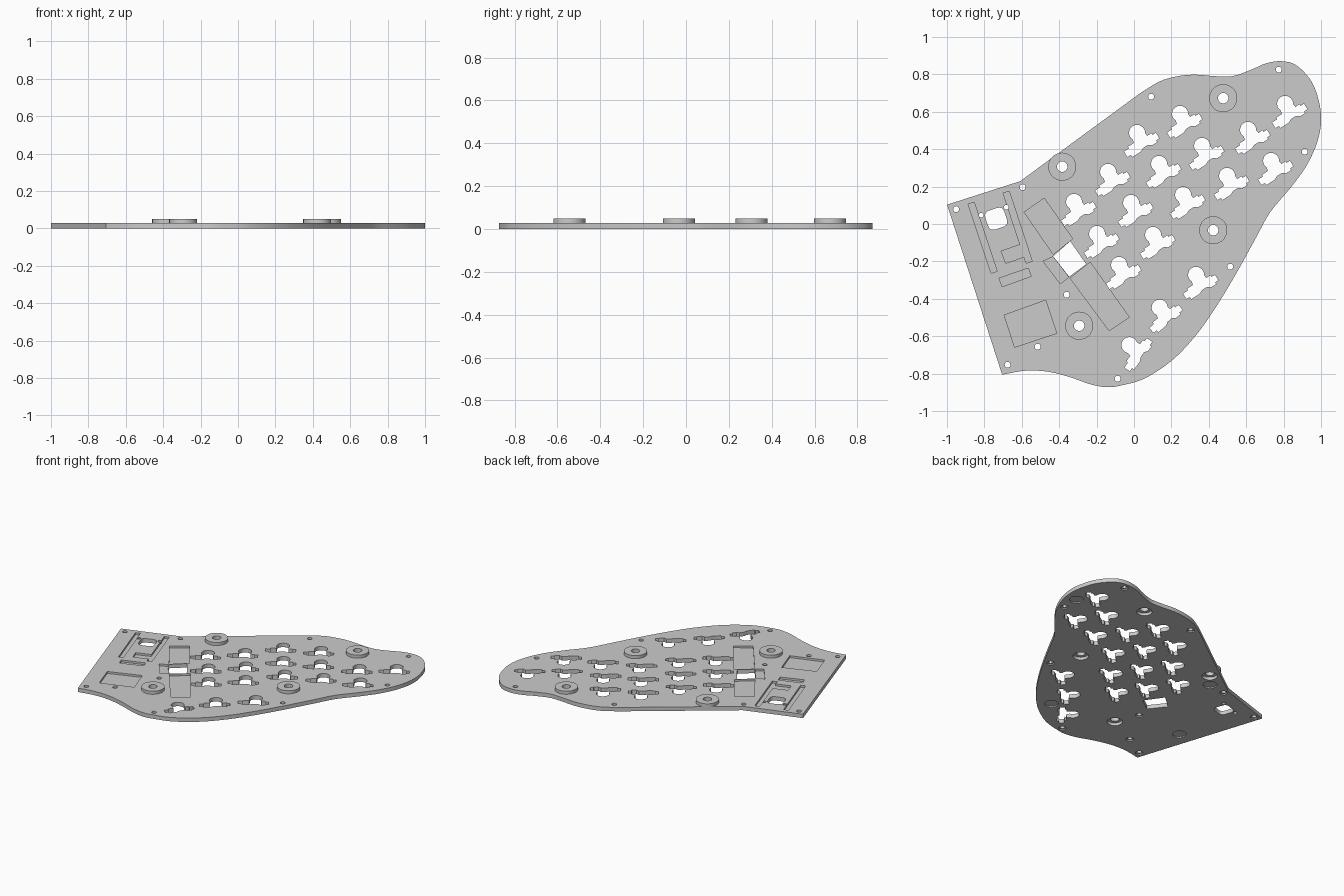
import bpy, bmesh, math
from mathutils import Vector
from mathutils.geometry import delaunay_2d_cdt

if "Cube" in bpy.data.objects:
    bpy.data.objects.remove(bpy.data.objects["Cube"])

T = 0.028          # plate thickness
TOP = 0.05         # boss height
S = 187.0          # drawing units per model unit


def P(px, py):
    """Drawing coordinates to model coordinates."""
    return Vector(((px - 1133.8) / S, (223.8 - py) / S))


grey = bpy.data.materials.new("plate grey")
grey.diffuse_color = (0.6, 0.6, 0.6, 1)
grey.use_nodes = True
grey.node_tree.nodes["Principled BSDF"].inputs["Base Color"].default_value = grey.diffuse_color


def circle(c, r, n=28):
    return [c + Vector((math.cos(2 * math.pi * i / n), math.sin(2 * math.pi * i / n))) * r
            for i in range(n)]


def smooth(points, steps=5):
    """Catmull-Rom curve through the points."""
    p = [points[0]] + points + [points[-1]]
    out = []
    for a, b, c, d in zip(p, p[1:], p[2:], p[3:]):
        for k in range(steps):
            t = k / steps
            out.append(0.5 * (2 * b + (c - a) * t + (2 * a - 5 * b + 4 * c - d) * t * t
                              + (3 * b - a - 3 * c + d) * t ** 3))
    return out + [points[-1]]


# Every region is a 2D outline plus a kind: plate, boss, hole, pocket or (under, depth)
regions = []


def region(kind, pts, depth=0.0):
    area = sum(a.x * b.y - b.x * a.y for a, b in zip(pts, pts[1:] + pts[:1]))
    regions.append((kind, depth, pts if area > 0 else pts[::-1]))


# Plate outline: two straight edges and one long flowing curve
curve = [(1140, 93), (1160, 81), (1178, 76), (1195, 74.5), (1215, 76), (1232, 76), (1250, 70),
         (1265, 63.5), (1280, 61), (1295, 64.5), (1309, 78), (1317, 95), (1321, 118), (1317, 142),
         (1306, 166), (1290, 188), (1270, 212), (1255, 239), (1235, 275), (1215, 308), (1195, 336),
         (1172, 360), (1145, 378), (1122, 385), (1107, 387), (1090, 384), (1070, 377),
         (1048, 371.5), (1025, 370.5), (1002, 374.5)]
region("plate", [P(946.9, 204.5), P(1020, 181)] + smooth([P(*c) for c in curve]))

# Raised ring bosses with a screw hole and an underside counterbore
for c in [(1223, 98), (1062, 166.5), (1213, 230), (1079, 325.5)]:
    region("boss", circle(P(*c), 0.075))
    region("hole", circle(P(*c), 0.028))
    region("under", circle(P(*c), 0.05), 0.02)

# Screw holes with shallow underside recesses
for c in [(956, 209), (1022.5, 187), (1151, 96.5), (1278.5, 69.5), (1304.5, 151.5), (1230, 266.5),
          (1117.5, 378.5), (1037.5, 346.5), (1007.5, 364.5), (1066.5, 294.5)]:
    region("hole", circle(P(*c), 0.016, 16))
    region("under", circle(P(*c), 0.025, 16), 0.008)
for c in [(981, 215), (1006, 207)]:
    region("hole", circle(P(*c), 0.013, 12))

# Round foot recesses underneath
for x, y in [(0.915, 0.51), (0.17, -0.63), (-0.72, -0.40), (-0.46, 0.22)]:
    region("under", circle(Vector((x, y)), 0.045), 0.008)

# Switch openings: stepped socket body with a round lobe
keys = [(1141, 140), (1184, 121), (1289, 111), (1252, 137), (1206, 153), (1163, 171), (1112, 179),
        (1078, 209), (1135, 210), (1187, 202), (1231, 183), (1275, 168), (1101, 241), (1157, 242),
        (1123, 272), (1200, 282)]
keys = [(x, y + 3, 32) for x, y in keys] + [(1165, 317, 40), (1137, 353, 54)]
lobe = [(2 + 8 * math.cos(math.radians(a)), 11 + 8 * math.sin(math.radians(a)))
        for a in range(-35, 216, 15)]
body = [(-6, 4), (-13, 4), (-13, 2), (-19, 2), (-19, -4.5), (-15, -4.5), (-15, -7), (-5, -7),
        (-1, -5), (5, -5), (8, -7.5), (14, -7.5), (14, -5.5), (18, -5.5), (18, 1), (14, 1),
        (14, 3), (9, 3)]
for x, y, angle in keys:
    c, s = math.cos(math.radians(angle)), math.sin(math.radians(angle))
    region("hole", [P(x + u * c - v * s, y - u * s - v * c) for u, v in lobe + body])

# Rectangular port opening and rounded-square button opening
region("hole", [P(1053, 256), P(1070, 241), P(1086, 264), P(1069, 276.5)])
rounded = []
for a in range(0, 360, 10):
    c, s = math.cos(math.radians(a)), math.sin(math.radians(a))
    u = 10 * math.copysign(abs(c) ** 0.5, c)
    v = 10 * math.copysign(abs(s) ** 0.5, s)
    rounded.append(P(996 + 0.95 * u - 0.31 * v, 218.5 - 0.31 * u - 0.95 * v))
region("hole", rounded)

# Shallow pockets in the top
for quad in [
    [(1004, 315), (1045.5, 300), (1056.5, 333), (1014.5, 347)],
    [(968, 204), (974, 202), (997, 271), (991, 273)],
    [(1003, 193), (1009, 191), (1032, 261), (1026, 263)],
    [(1001, 251), (1020, 244.5), (1024.5, 256.5), (1005.5, 263)],
    [(999, 278), (1028, 268), (1031, 276), (1002, 286.5)],
    [(1024, 212), (1044, 198), (1072.5, 238.5), (1053, 254)],
    [(1043, 261), (1052.8, 256.5), (1068.5, 277), (1060, 283.5)],
    [(1070, 278), (1090, 262), (1129, 317), (1109, 330.5)],
]:
    region("pocket", [P(*q) for q in quad], 0.014)


def span(ids):
    """Solid height range (low, high) of a cell covered by the given regions."""
    kinds = {regions[i][0] for i in ids}
    if "hole" in kinds or not kinds & {"plate", "boss"}:
        return None
    if "plate" not in kinds:
        return T, TOP
    low = max([regions[i][1] for i in ids if regions[i][0] == "under"], default=0.0)
    high = TOP if "boss" in kinds else T - 0.014 if "pocket" in kinds else T
    return low, high


# Split the plan into cells
flat, faces = [], []
for _, _, pts in regions:
    faces.append(list(range(len(flat), len(flat) + len(pts))))
    flat += pts
verts, _, cells, _, _, origin = delaunay_2d_cdt(flat, [], faces, 0, 1e-6)
spans = [span(ids) for ids in origin]
owner = {}
for n, cell in enumerate(cells):
    a, b, c = (verts[i] for i in cell[:3])
    if (b - a).cross(c - a) < 0:
        cells[n] = cell = list(cell)[::-1]
    for i, j in zip(cell, list(cell[1:]) + [cell[0]]):
        owner[i, j] = n

# Raise the cells into solid parts
meshes = {"plate": bmesh.new(), "ring_bosses": bmesh.new()}


def add_face(points, part):
    bm = meshes[part]
    bm.faces.new([bm.verts.new(p) for p in points])


for cell, here in zip(cells, spans):
    if not here:
        continue
    low, high = here
    add_face([(*verts[i], high) for i in cell], "ring_bosses" if high > T else "plate")
    add_face([(*verts[i], low) for i in reversed(cell)], "plate")
    for i, j in zip(cell, list(cell[1:]) + [cell[0]]):
        n = owner.get((j, i))
        other = spans[n] if n is not None else None
        if other is None:
            walls = [(low, high)]
        else:
            walls = [(max(low, other[1]), high), (low, min(high, other[0]))]
        for z0, z1 in walls:
            if z1 - z0 > 1e-6:
                add_face([(*verts[i], z0), (*verts[j], z0), (*verts[j], z1), (*verts[i], z1)],
                         "ring_bosses" if z0 >= T - 1e-6 else "plate")

# Clean up, then smooth the curved walls and keep crisp edges
for name, bm in meshes.items():
    bmesh.ops.remove_doubles(bm, verts=bm.verts, dist=1e-5)
    me = bpy.data.meshes.new(name)
    bm.to_mesh(me)
    bm.free()
    me.materials.append(grey)
    ob = bpy.data.objects.new(name, me)
    bpy.context.collection.objects.link(ob)
    ob.select_set(True)
    bpy.context.view_layer.objects.active = ob
bpy.ops.object.shade_smooth_by_angle(angle=math.radians(30))
